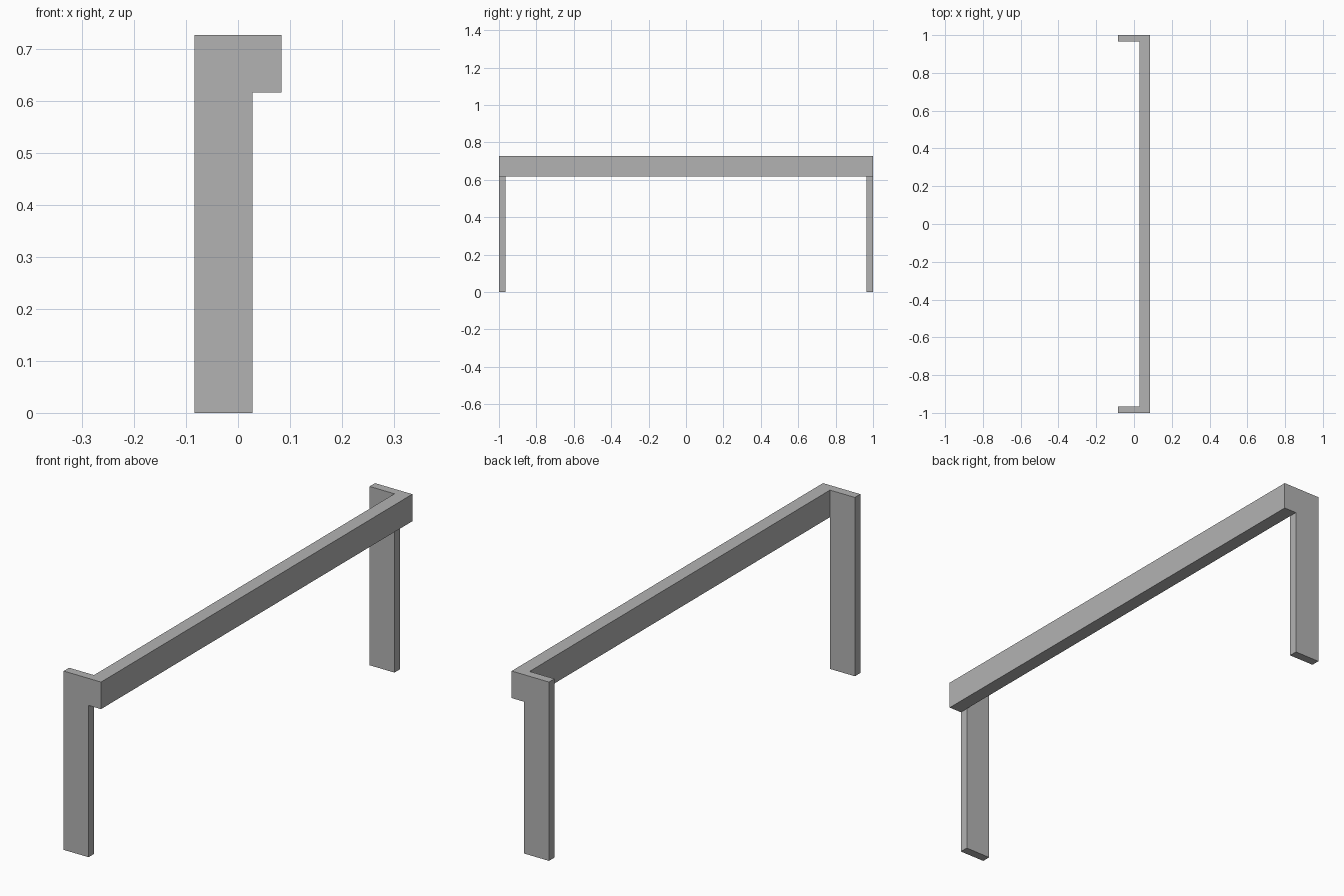
import bpy

cube = bpy.data.objects.get("Cube")
if cube:
    bpy.data.objects.remove(cube, do_unlink=True)

# Single plain grey finish
grey = bpy.data.materials.new("plain grey")
grey.use_nodes = True
colour = (0.45, 0.45, 0.45, 1)
grey.diffuse_color = colour
grey.node_tree.nodes["Principled BSDF"].inputs["Base Color"].default_value = colour


def box(name, x, y, z):
    """Add a box spanning the given (low, high) ranges."""
    spans = (x, y, z)
    bpy.ops.mesh.primitive_cube_add(size=1, location=[(a + b) / 2 for a, b in spans])
    part = bpy.context.object
    part.name = name
    part.scale = [b - a for a, b in spans]
    bpy.ops.object.transform_apply(location=False, rotation=False, scale=True)
    part.data.materials.append(grey)
    return part


height = 0.727
half_width = 0.084
inner = 0.028     # plane where the legs meet the rail
leg_thick = 0.035

# Long rail along the left side
box("top_rail", (inner, half_width), (-1, 1), (0.617, height))

# Flat legs flush with the rail ends
box("front_leg", (-half_width, inner), (-1, -1 + leg_thick), (0, height))
box("back_leg", (-half_width, inner), (1 - leg_thick, 1), (0, height))
